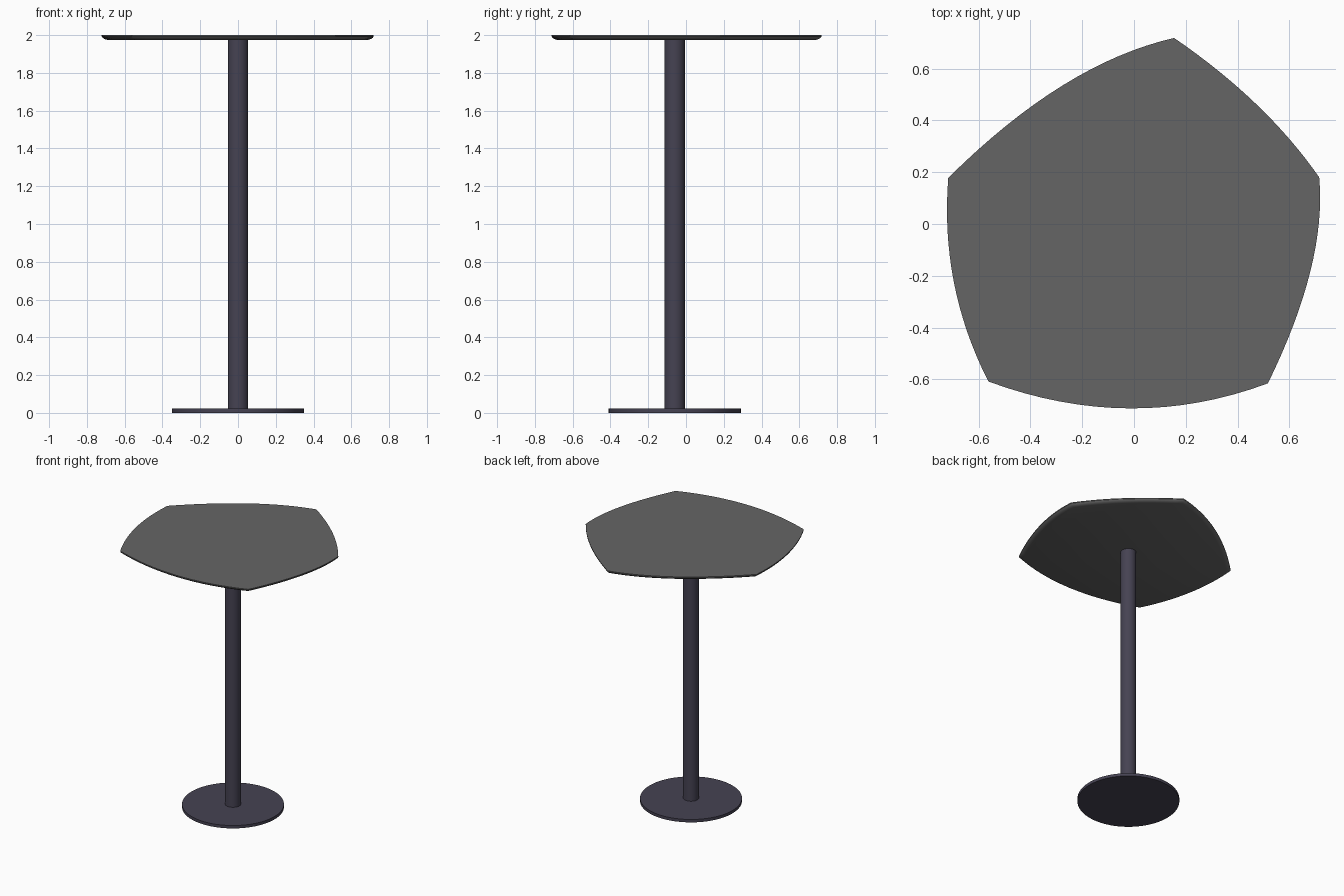
import bpy, bmesh
from mathutils import Vector

if "Cube" in bpy.data.objects:
    bpy.data.objects.remove(bpy.data.objects["Cube"])


def material(name, rgb):
    m = bpy.data.materials.new(name)
    m.diffuse_color = (*rgb, 1)
    m.use_nodes = True
    m.node_tree.nodes["Principled BSDF"].inputs["Base Color"].default_value = m.diffuse_color
    return m


top_grey = material("dark_grey", (0.13, 0.13, 0.13))
metal = material("blue_grey", (0.06, 0.055, 0.085))


def smooth(ob, mat, angle=0.6):
    ob.data.materials.append(mat)
    bpy.ops.object.select_all(action='DESELECT')
    ob.select_set(True)
    bpy.context.view_layer.objects.active = ob
    bpy.ops.object.shade_smooth_by_angle(angle=angle)


def cylinder(name, r, z0, z1, sides):
    bpy.ops.mesh.primitive_cylinder_add(vertices=sides, radius=r, depth=z1 - z0,
                                        location=(0, -0.06, (z0 + z1) / 2))
    ob = bpy.context.object
    ob.name = name
    smooth(ob, metal)


# Base disc and column
cylinder("base_plate", 0.35, 0, 0.022, 96)
cylinder("column", 0.054, 0.01, 1.98, 48)

# Five-sided top outline: corner, then control point of the bowed edge after it
outline = [((0.155, 0.718), (-0.27, 0.622)),
           ((-0.717, 0.178), (-0.75, -0.24)),
           ((-0.562, -0.608), (-0.01, -0.812)),
           ((0.517, -0.615), (0.745, -0.15)),
           ((0.715, 0.18), (0.51, 0.475))]
STEPS = 16
points = []
for i, (a, c) in enumerate(outline):
    a, c, b = Vector(a), Vector(c), Vector(outline[(i + 1) % 5][0])
    for s in range(STEPS):
        t = s / STEPS
        points.append(a * (1 - t) ** 2 + c * 2 * t * (1 - t) + b * t * t)

# Table top: stacked outline rings with a rounded underside edge
bm = bmesh.new()
rings = [[bm.verts.new((p.x * k, p.y * k, z)) for p in points]
         for k, z in ((0.96, 1.975), (0.978, 1.979), (0.992, 1.985), (1, 1.993), (1, 2.0))]
n = len(points)
for lo, hi in zip(rings, rings[1:]):
    for i in range(n):
        j = (i + 1) % n
        bm.faces.new((lo[i], lo[j], hi[j], hi[i]))
bm.faces.new(rings[-1])
bm.faces.new(rings[0][::-1])
bmesh.ops.recalc_face_normals(bm, faces=bm.faces)
mesh = bpy.data.meshes.new("table_top")
bm.to_mesh(mesh)
bm.free()
table_top = bpy.data.objects.new("table_top", mesh)
bpy.context.collection.objects.link(table_top)
smooth(table_top, top_grey, 0.5)
